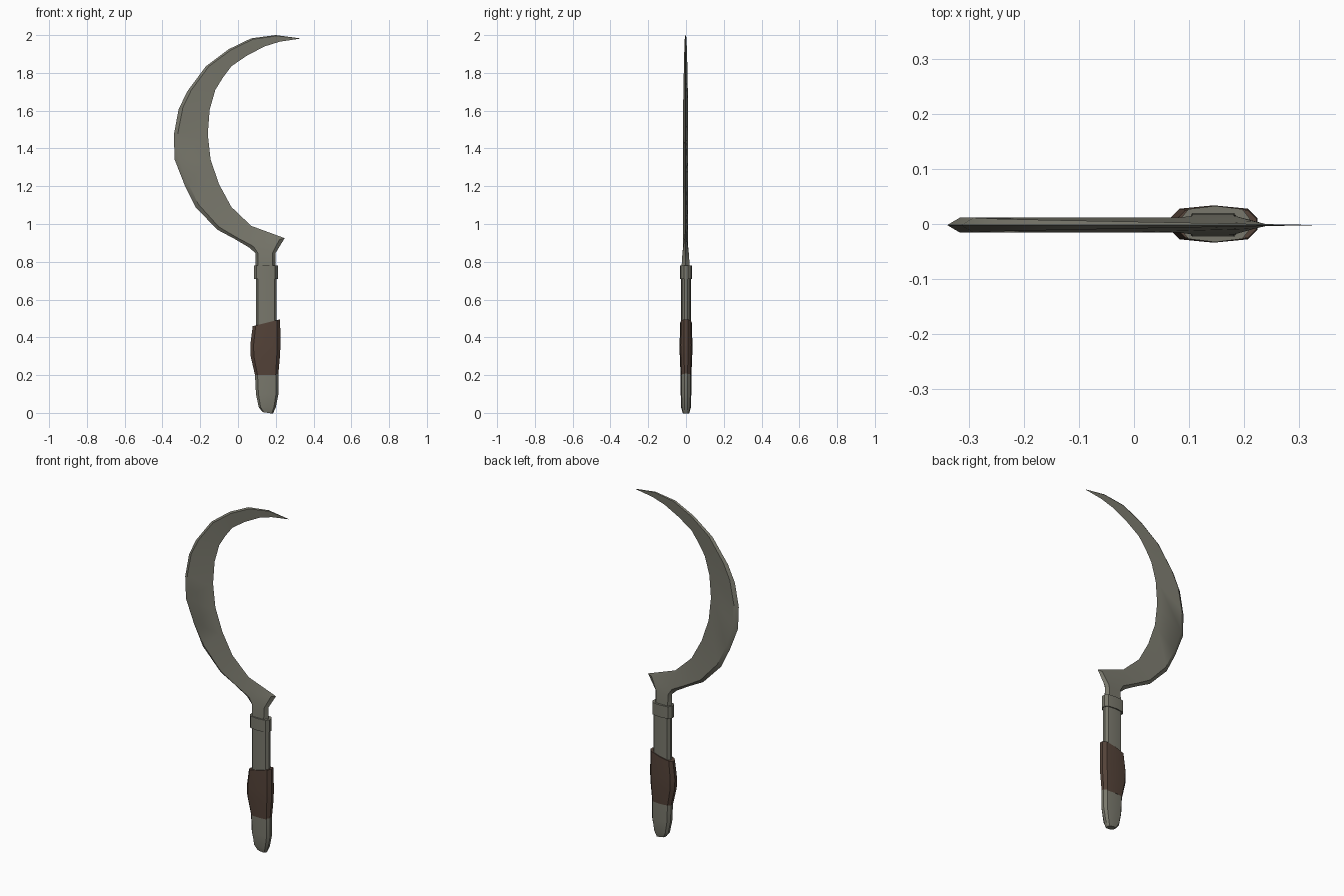
import bpy
import bmesh
import math
from mathutils import Vector

cube = bpy.data.objects.get("Cube")
if cube:
    bpy.data.objects.remove(cube, do_unlink=True)


def make_material(name, colour):
    mat = bpy.data.materials.new(name)
    mat.use_nodes = True
    mat.diffuse_color = (*colour, 1)
    mat.node_tree.nodes["Principled BSDF"].inputs["Base Color"].default_value = (*colour, 1)
    return mat


steel = make_material("weathered steel", (0.19, 0.187, 0.15))
leather = make_material("brown leather", (0.088, 0.055, 0.04))


def loft(name, rings, material, smooth_angle):
    """Skin a list of equal-length rings and cap both ends."""
    bm = bmesh.new()
    loops = [[bm.verts.new(p) for p in ring] for ring in rings]
    count = len(loops[0])
    for low, high in zip(loops, loops[1:]):
        for i in range(count):
            j = (i + 1) % count
            bm.faces.new((low[i], low[j], high[j], high[i]))
    bm.faces.new(loops[0])
    bm.faces.new(loops[-1])
    bmesh.ops.recalc_face_normals(bm, faces=bm.faces)
    mesh = bpy.data.meshes.new(name)
    bm.to_mesh(mesh)
    bm.free()
    mesh.materials.append(material)
    obj = bpy.data.objects.new(name, mesh)
    bpy.context.collection.objects.link(obj)
    bpy.ops.object.select_all(action="DESELECT")
    obj.select_set(True)
    bpy.context.view_layer.objects.active = obj
    bpy.ops.object.shade_smooth_by_angle(angle=math.radians(smooth_angle))
    return obj


# Faceted oval used by every part of the grip
quarter = [(1, 0.3), (0.78, 0.82)]
half = quarter + [(0, 1)] + [(-x, y) for x, y in reversed(quarter)]
OVAL = half + [(-x, -y) for x, y in half]


def grip_ring(left, right, depth, z, slope=0):
    """Oval between two x limits; slope raises the right-hand end."""
    mid, radius = (left + right) / 2, (right - left) / 2
    return [(mid + radius * x, depth * y, z + slope * x) for x, y in OVAL]


# Handle with rounded pommel
loft("handle", [
    grip_ring(0.13, 0.185, 0.018, 0, -0.004),
    grip_ring(0.11, 0.2, 0.026, 0.03),
    grip_ring(0.095, 0.214, 0.028, 0.1),
    grip_ring(0.09, 0.214, 0.028, 0.2),
    grip_ring(0.095, 0.205, 0.026, 0.45),
    grip_ring(0.095, 0.205, 0.026, 0.74),
], steel, 25)

# Leather wrap with a slanted upper edge
loft("leather_wrap", [
    grip_ring(0.09, 0.213, 0.0285, 0.2),
    grip_ring(0.067, 0.222, 0.033, 0.3),
    grip_ring(0.065, 0.225, 0.034, 0.36),
    grip_ring(0.078, 0.223, 0.031, 0.477, 0.018),
], leather, 25)

# Collar between handle and blade
loft("collar", [grip_ring(0.085, 0.211, 0.033, z) for z in (0.71, 0.78)], steel, 25)


def blade_ring(outer, inner, spine, edge):
    """Pointed spine, thick shoulder, then a taper to the cutting edge."""
    a, b = (Vector((x / 1000, -0.002, z / 1000)) for x, z in (outer, inner))
    near, far = a.lerp(b, 0.12), a.lerp(b, 0.85)
    side = Vector((0, 1, 0))
    return [a, near + side * spine, far + side * edge,
            b, far - side * edge, near - side * spine]


# Outer and inner edge of the crescent, from heel to tip, in thousandths
crescent = [
    ((60, 875), (247, 925)),
    ((-20, 922), (70, 990)),
    ((-110, 970), (-35, 1090)),
    ((-225, 1090), (-100, 1210)),
    ((-282, 1205), (-145, 1340)),
    ((-335, 1340), (-160, 1475)),
    ((-340, 1470), (-150, 1605)),
    ((-315, 1605), (-120, 1710)),
    ((-270, 1700), (-80, 1775)),
    ((-170, 1835), (-35, 1835)),
    ((-50, 1925), (45, 1890)),
    ((70, 1983), (140, 1940)),
    ((200, 2000), (220, 1965)),
    ((327, 1983), (327, 1981)),
]

# Neck rings stay thick all the way across, then the blade thins to its tip
rings = [blade_ring((93, z), (198, z), t, t) for z, t in ((760, 0.022), (800, 0.02), (845, 0.017))]
for i, (outer, inner) in enumerate(crescent):
    t = 0.0135 * min(1, (len(crescent) - 0.9 - i) / 6)
    rings.append(blade_ring(outer, inner, t, t * (0.5 if i == 0 else 0.17)))
loft("blade", rings, steel, 35)
